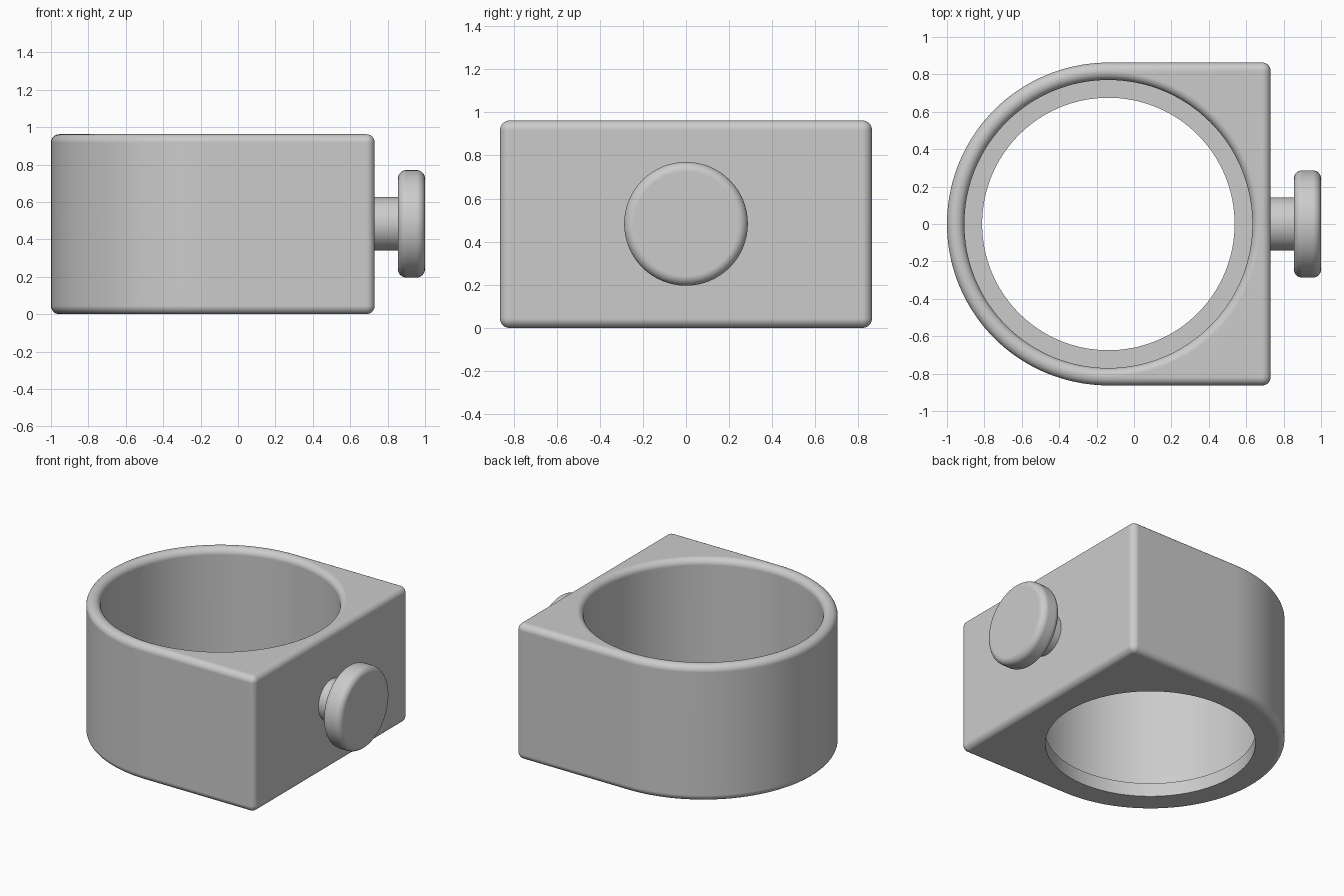
import bpy, bmesh
from math import pi, sin, cos
from mathutils import Vector, Matrix

cube = bpy.data.objects.get("Cube")
if cube:
    bpy.data.objects.remove(cube, do_unlink=True)

CX, R, FLAT_X, H = -0.137, 0.863, 0.731, 0.962   # collar outline and height
BORE, HOLE, LIP = 0.77, 0.675, 0.096             # bore, lower opening, lip thickness
F = 0.045                                        # fillet radius
STEPS = 8

grey = bpy.data.materials.new("plain grey")
grey.use_nodes = True
grey.diffuse_color = (0.6, 0.6, 0.6, 1)
grey.node_tree.nodes["Principled BSDF"].inputs["Base Color"].default_value = (0.6, 0.6, 0.6, 1)


def quarter():
    """Angles of a quarter turn."""
    return [i * pi / 2 / STEPS for i in range(STEPS + 1)]


def arc(cx, cy, r, start, end, n):
    return [(cx + r * cos(start + (end - start) * i / n),
             cy + r * sin(start + (end - start) * i / n)) for i in range(n + 1)]


def circle(cx, r, n):
    return arc(cx, 0, r, 0, 2 * pi, n)[:-1]


def outline(d):
    """Round-backed outline with two soft corners, inset by d."""
    pts = arc(CX, 0, R - d, pi / 2, 3 * pi / 2, 72)
    pts += arc(FLAT_X - F, F - R, F - d, -pi / 2, 0, STEPS)
    pts += arc(FLAT_X - F, R - F, F - d, 0, pi / 2, STEPS)
    return pts


def loft(bm, rings):
    """Skin a list of (points, height) rings; return the vertex loops."""
    loops = [[bm.verts.new((x, y, z)) for x, y in pts] for pts, z in rings]
    for a, b in zip(loops, loops[1:]):
        for i in range(len(a)):
            j = (i + 1) % len(a)
            bm.faces.new((a[i], a[j], b[j], b[i]))
    return loops


def finish(bm, name):
    bmesh.ops.recalc_face_normals(bm, faces=bm.faces)
    mesh = bpy.data.meshes.new(name)
    bm.to_mesh(mesh)
    bm.free()
    mesh.materials.append(grey)
    obj = bpy.data.objects.new(name, mesh)
    bpy.context.collection.objects.link(obj)
    bpy.ops.object.select_all(action='DESELECT')
    obj.select_set(True)
    bpy.context.view_layer.objects.active = obj
    bpy.ops.object.shade_smooth_by_angle(angle=pi / 6)
    mod = obj.modifiers.new("flat faces", 'WEIGHTED_NORMAL')
    mod.keep_sharp = True
    return obj


# Collar: filleted outer wall and stepped bore, joined by flat end faces
bm = bmesh.new()
outer = [(outline(F * (1 - sin(a))), F * (1 - cos(a))) for a in quarter()]
outer += [(pts, H - z) for pts, z in reversed(outer)]
loft(bm, outer)
inner = [(circle(CX, r, 128), z) for r, z in ((HOLE, 0), (HOLE, LIP), (BORE, LIP))]
inner += [(circle(CX, BORE + F * (1 - cos(a)), 128), H - F + F * sin(a)) for a in quarter()]
loft(bm, inner)
bmesh.ops.remove_doubles(bm, verts=bm.verts, dist=1e-5)
for z in (0, H):
    rim = [e for e in bm.edges if e.is_boundary and abs(e.verts[0].co.z - z) < 1e-4]
    bmesh.ops.triangle_fill(bm, edges=rim, use_beauty=True,
                            normal=Vector((0, 0, 1 if z else -1)))
finish(bm, "collar")


# Thumb screw parts, turned about the x axis
def turned(name, profile):
    bm = bmesh.new()
    loops = loft(bm, [(circle(0, r, 64), x) for r, x in profile])
    for cap in (loops[0], loops[-1]):
        bm.faces.new(cap)
    bm.transform(Matrix.Translation((0, 0, H / 2 + 0.002)) @ Matrix.Rotation(pi / 2, 4, 'Y'))
    return finish(bm, name)


turned("screw_shaft", [(0.143, FLAT_X - 0.01), (0.143, 0.87)])
back = [(0.287 - F * (1 - sin(a)), 0.855 + F * (1 - cos(a))) for a in quarter()]
front = [(r, 1.855 - x) for r, x in reversed(back)]
turned("screw_head", back + front)
